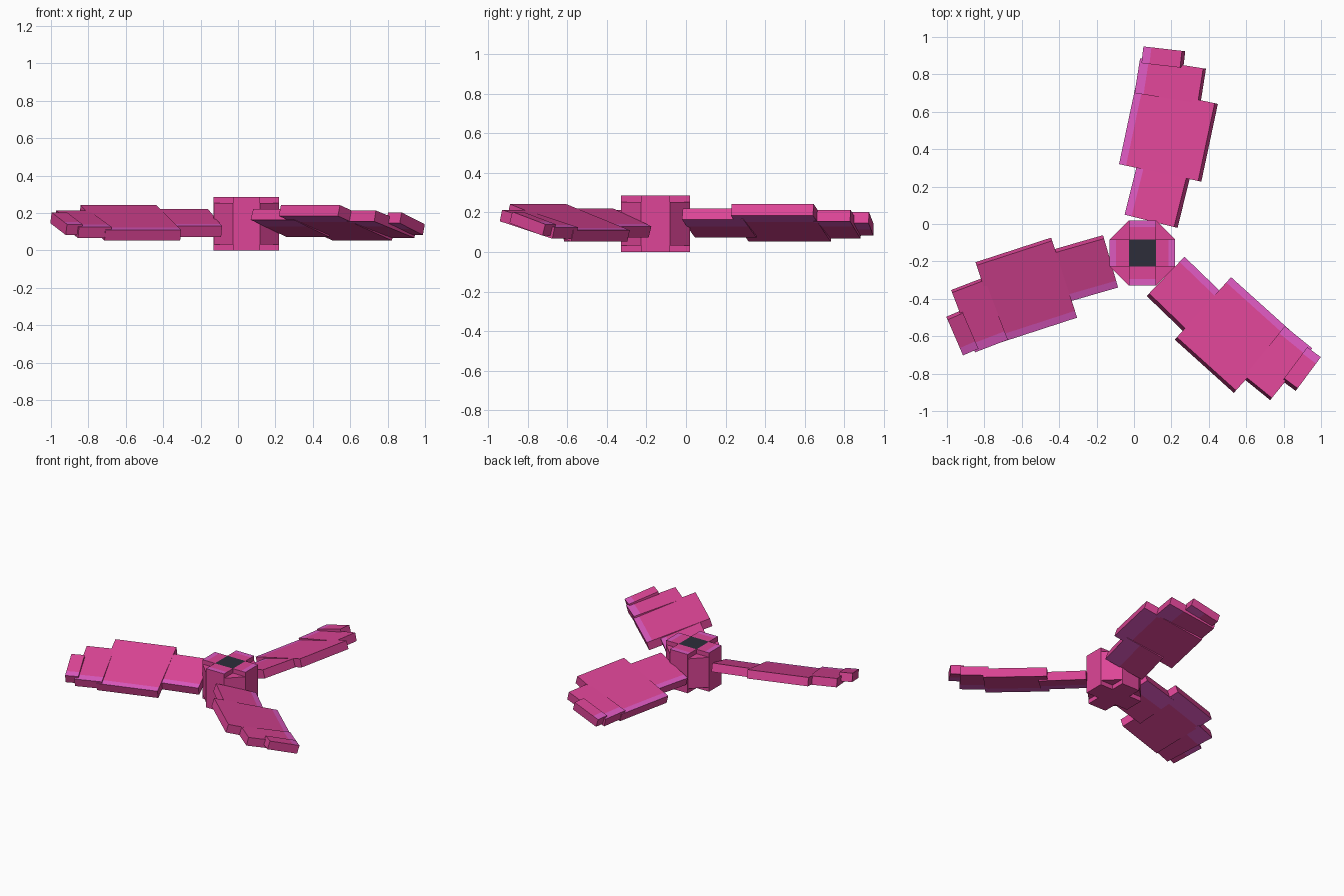
import bpy, bmesh, math
from mathutils import Matrix, Vector

if "Cube" in bpy.data.objects:
    bpy.data.objects.remove(bpy.data.objects["Cube"])

HUB = Vector((0.045, -0.155, 0))


def material(name, rgb):
    m = bpy.data.materials.new(name)
    m.diffuse_color = (*rgb, 1)
    m.use_nodes = True
    m.node_tree.nodes["Principled BSDF"].inputs["Base Color"].default_value = m.diffuse_color
    return m


PINK = material("pink", (0.73, 0.06, 0.31))
PURPLE = material("orchid purple", (0.73, 0.1, 0.53))
DARK = material("charcoal", (0.026, 0.027, 0.042))


def prism(name, profile, length, matrix, rule):
    """Extrude an (x, z) profile along y; rule(local face centre, normal) picks a material."""
    bm = bmesh.new()
    base = bm.faces.new([bm.verts.new((x, 0, z)) for x, z in profile])
    ext = bmesh.ops.extrude_face_region(bm, geom=[base])
    verts = [v for v in ext["geom"] if isinstance(v, bmesh.types.BMVert)]
    bmesh.ops.translate(bm, verts=verts, vec=(0, length, 0))
    # both end caps are needed for a closed solid
    bmesh.ops.holes_fill(bm, edges=[e for e in bm.edges if e.is_boundary])
    bmesh.ops.recalc_face_normals(bm, faces=bm.faces)
    for f in bm.faces:
        f.material_index = rule(f.calc_center_median(), f.normal)
    bm.transform(matrix)
    mesh = bpy.data.meshes.new(name)
    bm.to_mesh(mesh)
    bm.free()
    for m in (PINK, PURPLE, DARK):
        mesh.materials.append(m)
    obj = bpy.data.objects.new(name, mesh)
    bpy.context.collection.objects.link(obj)
    return obj


# Blade panels: name, low near top corner, yaw, tilt, top width, length, purple strip width
THICK = 0.06
UNDER = 0.11
PANELS = [
    ("blade_root", (-0.05, 0.05, 0.13), -14, 18.5, 0.287, 0.32, 0.04),
    ("blade_main", (-0.08, 0.32, 0.11), -12, 17, 0.452, 0.425, 0.04),
    ("blade_outer", (0.003, 0.70, 0.125), -9, 14.5, 0.353, 0.188, 0.05),
    ("blade_tip", (0.04, 0.86, 0.14), -6.6, 17, 0.217, 0.09, 0.045),
]


def blade_rule(width, strip):
    """Purple along the low edge of the top and the high edge of the underside."""
    def rule(c, n):
        if n.z > 0.5:
            return int(c.x < strip)
        return int(n.z < -0.5 and c.x > width - UNDER)
    return rule


for i in range(3):
    spin = (Matrix.Translation(HUB) @ Matrix.Rotation(math.radians(120 * i), 4, 'Z')
            @ Matrix.Translation(-HUB))
    for name, corner, yaw, tilt, w, length, s in PANELS:
        profile = [(0, 0), (s, 0), (w, 0), (w, -THICK), (w - UNDER, -THICK), (0, -THICK)]
        place = (spin @ Matrix.Translation(corner)
                 @ Matrix.Rotation(math.radians(yaw), 4, 'Z')
                 @ Matrix.Rotation(-math.radians(tilt), 4, 'Y'))
        prism(f"{name}_{i + 1}", profile, length, place, blade_rule(w, s))

# Hub: one full arm with the dark centre square, two half arms across it
R, A, H, E = 0.175, 0.073, 0.285, 0.14


def hub_rule(c, n):
    if n.z > 0.5 and abs(c.x) < 0.01:
        return 2
    return int(n.z > 0.5 and abs(c.x) > E)


full = [(-R, 0), (R, 0), (R, H), (E, H), (A, H), (-A, H), (-E, H), (-R, H)]
half = [(A, 0), (R, 0), (R, H), (E, H), (A, H)]
prism("hub_cross_arm", full, 2 * A,
      Matrix.Translation(HUB + Vector((0, -A, 0))), hub_rule)
for label, angle in (("back", 90), ("front", -90)):
    prism(f"hub_{label}_arm", half, 2 * A,
          Matrix.Translation(HUB) @ Matrix.Rotation(math.radians(angle), 4, 'Z')
          @ Matrix.Translation((0, -A, 0)), hub_rule)

# Octagonal core, recessed below the arms at top and bottom
bpy.ops.mesh.primitive_cylinder_add(
    vertices=8, radius=R / math.cos(math.pi / 8) * 0.998, depth=0.22,
    location=HUB + Vector((0, 0, H / 2)), rotation=(0, 0, math.pi / 8))
core = bpy.context.object
core.name = "hub_core"
core.data.materials.append(PINK)
